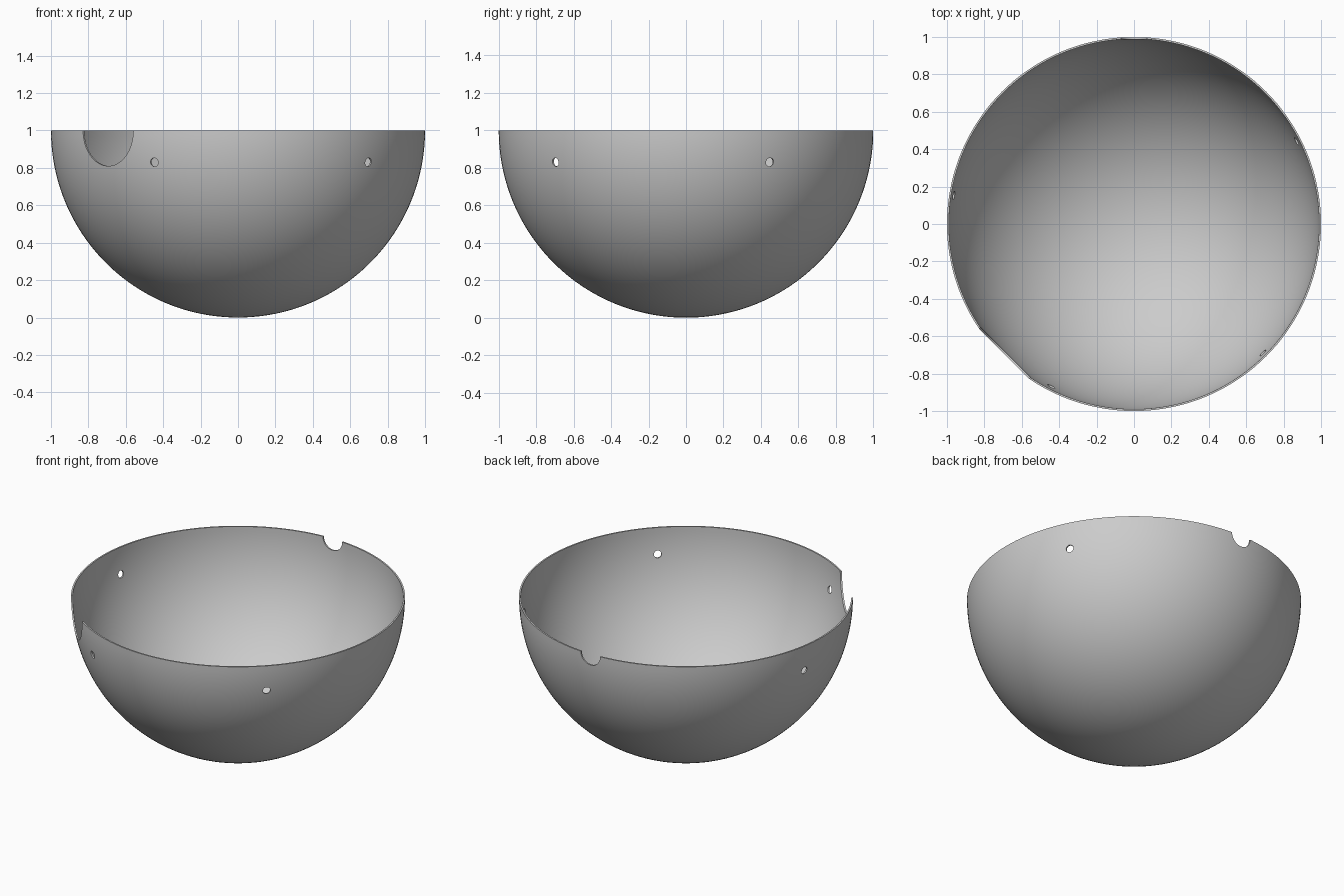
import bpy
import bmesh
from math import sin, cos, pi, radians
from mathutils import Matrix, Vector

if "Cube" in bpy.data.objects:
    bpy.data.objects.remove(bpy.data.objects["Cube"], do_unlink=True)

RADIUS = 1.0
WALL = 0.01
RINGS = 48
SEGMENTS = 144

grey = bpy.data.materials.new("plain grey")
grey.use_nodes = True
colour = (0.6, 0.6, 0.6, 1)
grey.diffuse_color = colour
grey.node_tree.nodes["Principled BSDF"].inputs["Base Color"].default_value = colour


def make_object(name, bm):
    mesh = bpy.data.meshes.new(name)
    bm.to_mesh(mesh)
    bm.free()
    mesh.materials.append(grey)
    obj = bpy.data.objects.new(name, mesh)
    bpy.context.collection.objects.link(obj)
    return obj


def arc(radius):
    """Quarter circle from the rim down to the lowest point."""
    angles = [i / RINGS * pi / 2 for i in range(RINGS + 1)]
    return [Vector((radius * cos(a), 0, RADIUS - radius * sin(a))) for a in angles]


# Hollow half-sphere bowl: outer and inner arcs joined at the rim and spun
bm = bmesh.new()
profile = arc(RADIUS)[::-1] + arc(RADIUS - WALL)
verts = [bm.verts.new(p) for p in profile]
edges = [bm.edges.new(pair) for pair in zip(verts, verts[1:])]
bmesh.ops.spin(bm, geom=verts + edges, cent=(0, 0, 0), axis=(0, 0, 1),
               angle=2 * pi, steps=SEGMENTS, use_merge=True)
bmesh.ops.remove_doubles(bm, verts=bm.verts, dist=0.0001)
bmesh.ops.recalc_face_normals(bm, faces=bm.faces)
bowl = make_object("bowl", bm)


def cut_round(azimuth, height, radius):
    """Cut a horizontal round opening through the wall."""
    bm = bmesh.new()
    bmesh.ops.create_cone(bm, cap_ends=True, segments=48, radius1=radius,
                          radius2=radius, depth=0.5)
    place = (Matrix.Rotation(radians(azimuth), 4, 'Z')
             @ Matrix.Translation((RADIUS, 0, height))
             @ Matrix.Rotation(pi / 2, 4, 'Y'))
    bmesh.ops.transform(bm, matrix=place, verts=bm.verts)
    cutter = make_object("cutter", bm)
    cutter.hide_render = True
    mod = bowl.modifiers.new("opening", 'BOOLEAN')
    mod.operation = 'DIFFERENCE'
    mod.solver = 'EXACT'
    mod.object = cutter
    bpy.ops.object.modifier_apply(modifier=mod.name)
    bpy.data.objects.remove(cutter, do_unlink=True)


bpy.ops.object.select_all(action='DESELECT')
bowl.select_set(True)
bpy.context.view_layer.objects.active = bowl

# Large and small rim notches
cut_round(225, RADIUS, 0.19)
cut_round(90, 0.997, 0.07)

# Four small screw holes below the rim, a fifth of a turn apart
for step in range(4):
    cut_round(171 + 72 * step, 0.83, 0.023)

bpy.ops.object.shade_smooth_by_angle(angle=radians(35))
